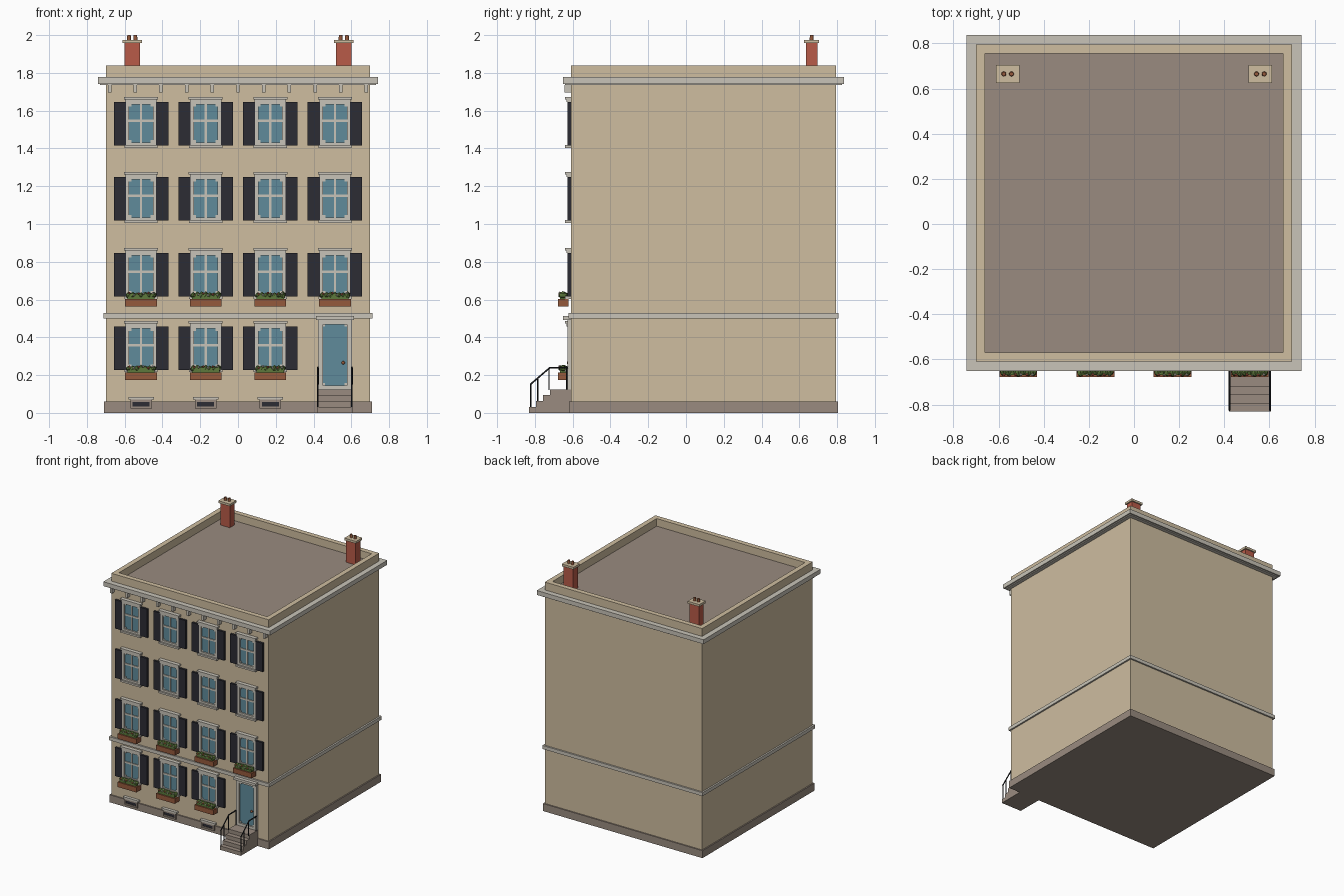
import bpy, bmesh, random
from mathutils import Matrix, Vector

random.seed(4)
if "Cube" in bpy.data.objects:
    bpy.data.objects.remove(bpy.data.objects["Cube"])


def material(name, r, g, b):
    m = bpy.data.materials.new(name)
    m.use_nodes = True
    m.diffuse_color = (r, g, b, 1)
    m.node_tree.nodes["Principled BSDF"].inputs["Base Color"].default_value = (r, g, b, 1)
    return m


WALL = material("tan wall", 0.62, 0.51, 0.35)
STONE = material("brown stone", 0.32, 0.26, 0.215)
TRIM = material("pale trim", 0.58, 0.55, 0.48)
DARK = material("dark slate", 0.025, 0.025, 0.033)
GLASS = material("blue glass", 0.115, 0.26, 0.33)
BRICK = material("red brick", 0.48, 0.105, 0.065)
WOOD = material("terracotta brown", 0.30, 0.10, 0.045)
LEAF = material("leaf green", 0.11, 0.19, 0.045)
IRON = material("black iron", 0.01, 0.011, 0.013)


def finish(name, bm, mat):
    me = bpy.data.meshes.new(name)
    bm.to_mesh(me)
    bm.free()
    me.materials.append(mat)
    ob = bpy.data.objects.new(name, me)
    bpy.context.collection.objects.link(ob)
    return ob


def add_box(bm, x0, x1, y0, y1, z0, z1):
    size = Matrix.Diagonal((x1 - x0, y1 - y0, z1 - z0, 1))
    mid = Matrix.Translation(((x0 + x1) / 2, (y0 + y1) / 2, (z0 + z1) / 2))
    bmesh.ops.create_cube(bm, size=1, matrix=mid @ size)


def boxes(name, mat, *items):
    bm = bmesh.new()
    for b in items:
        add_box(bm, *b)
    return finish(name, bm, mat)


def ring(x, w, z0, z1, t, y0, y1):
    """Four bars of a rectangular frame facing the front."""
    return [(x - w, x - w + t, y0, y1, z0, z1), (x + w - t, x + w, y0, y1, z0, z1),
            (x - w + t, x + w - t, y0, y1, z0, z0 + t), (x - w + t, x + w - t, y0, y1, z1 - t, z1)]


def corners(x, w, z0, z1, t, y0, y1):
    """Small blocks in the corners of a pane."""
    return [(cx, cx + t, y0, y1, cz, cz + t) for cx in (x - w, x + w - t) for cz in (z0, z1 - t)]


FRONT, BACK, SIDE = -0.61, 0.795, 0.70


def slab(name, mat, out, z0, z1):
    return boxes(name, mat, (-SIDE - out, SIDE + out, FRONT - out, BACK + out, z0, z1))


# Main masses
slab("body", WALL, 0, 0.03, 1.75)
slab("plinth", STONE, 0.01, 0, 0.06)
slab("string_course", TRIM, 0.013, 0.50, 0.528)
slab("cornice_bed", TRIM, 0.03, 1.735, 1.745)
slab("cornice", TRIM, 0.042, 1.742, 1.777)
slab("roof", STONE, -0.03, 1.75, 1.779)
T = 0.04
boxes("parapet", WALL,
      (-SIDE, SIDE, FRONT, FRONT + T, 1.77, 1.84), (-SIDE, SIDE, BACK - T, BACK, 1.77, 1.84),
      (-SIDE, -SIDE + T, FRONT + T, BACK - T, 1.77, 1.84),
      (SIDE - T, SIDE, FRONT + T, BACK - T, 1.77, 1.84))

# Brackets below the cornice
boxes("cornice_brackets", TRIM,
      *[(x - 0.009, x + 0.009, -0.643, FRONT, 1.697, 1.737)
        for x in [(i - 5) * 0.136 for i in range(11)]])

# Chimneys
for side, x in (("right", -0.56), ("left", 0.56)):
    boxes(side + "_chimney", BRICK, (x - 0.042, x + 0.042, 0.635, 0.695, 1.77, 1.957))
    boxes(side + "_chimney_cap", WALL, (x - 0.052, x + 0.052, 0.625, 0.705, 1.957, 1.975))
    bm = bmesh.new()
    for dx in (-0.017, 0.017):
        bmesh.ops.create_cone(bm, cap_ends=True, segments=12, radius1=0.011, radius2=0.009,
                              depth=0.03, matrix=Matrix.Translation((x + dx, 0.665, 1.985)))
    finish(side + "_chimney_pots", bm, WOOD)


def window(tag, x, z):
    """Window with shutters; z is the bottom of the shutters."""
    top = z + 0.23
    boxes("glass_" + tag, GLASS, (x - 0.07, x + 0.07, FRONT - 0.004, FRONT + 0.01, z + 0.01, top))
    boxes("frame_" + tag, TRIM, *ring(x, 0.08, z, top + 0.005, 0.017, -0.626, FRONT),
          *corners(x, 0.063, z + 0.017, top - 0.012, 0.012, -0.619, FRONT),
          (x - 0.006, x + 0.006, -0.62, FRONT, z + 0.01, top),
          (x - 0.07, x + 0.07, -0.62, FRONT, z + 0.124, z + 0.138))
    boxes("lintel_" + tag, TRIM, (x - 0.083, x + 0.083, -0.632, FRONT, top, top + 0.018),
          (x - 0.09, x + 0.09, -0.64, FRONT, top + 0.015, top + 0.028))
    boxes("sill_" + tag, TRIM, (x - 0.088, x + 0.088, -0.64, FRONT, z - 0.012, z + 0.002))
    boxes("shutters_" + tag, DARK, *[(x + s * 0.112 - 0.032, x + s * 0.112 + 0.032,
                                      -0.627, FRONT, z, top) for s in (-1, 1)])


def flower_box(tag, x, z):
    """Planter below a window; z is the bottom of the planter."""
    boxes("planter_" + tag, WOOD, (x - 0.084, x + 0.084, -0.678, -0.622, z, z + 0.04))
    bm = bmesh.new()
    add_box(bm, x - 0.072, x + 0.072, -0.668, -0.632, z + 0.035, z + 0.066)
    for i in range(7):
        pos = Vector((x + (i - 3) * 0.022, -0.65 + random.uniform(-0.005, 0.005), z + 0.06))
        shape = Matrix.Diagonal((0.017, 0.024, random.uniform(0.014, 0.021), 1))
        bmesh.ops.create_icosphere(bm, subdivisions=1, radius=1, matrix=Matrix.Translation(pos) @ shape)
    finish("foliage_" + tag, bm, LEAF)
    # Blossoms in two colours
    for name, mat, shift in (("pale", TRIM, 0.02), ("red", BRICK, -0.02)):
        bm = bmesh.new()
        for i in (-1, 0, 1):
            pos = (x + i * 0.05 + shift * 0.6, -0.668, z + 0.068 + random.uniform(-0.008, 0.004))
            bmesh.ops.create_icosphere(bm, subdivisions=1, radius=0.007, matrix=Matrix.Translation(pos))
        finish(name + "_blossoms_" + tag, bm, mat)


# Facade grid
DOOR_X = 0.513
columns = (-DOOR_X, -0.171, 0.171, DOOR_X)
for r, z in enumerate((0.228, 0.616, 1.018, 1.415)):
    for c, x in enumerate(columns):
        if r == 0 and c == 3:
            continue
        tag = f"floor{r}_{c}"
        window(tag, x, z)
        if r < 2:
            flower_box(tag, x, z - 0.053)

# Basement vents
for c, x in enumerate(columns[:3]):
    boxes(f"vent_lintel_{c}", TRIM, (x - 0.067, x + 0.067, -0.634, FRONT, 0.07, 0.085))
    boxes(f"vent_frame_{c}", STONE, *ring(x, 0.057, 0.022, 0.07, 0.012, -0.63, FRONT))
    boxes(f"vent_grille_{c}", DARK, (x - 0.047, x + 0.047, -0.624, FRONT, 0.032, 0.06))

# Front door
boxes("door_panel", GLASS, (DOOR_X - 0.07, DOOR_X + 0.07, -0.616, FRONT, 0.13, 0.48))
boxes("door_surround", TRIM, *ring(DOOR_X, 0.09, 0.12, 0.495, 0.026, -0.628, FRONT),
      *corners(DOOR_X, 0.064, 0.146, 0.469, 0.012, -0.62, FRONT))
boxes("door_lintel", TRIM, (DOOR_X - 0.1, DOOR_X + 0.1, -0.65, FRONT, 0.493, 0.512))
bm = bmesh.new()
bmesh.ops.create_uvsphere(bm, u_segments=12, v_segments=8, radius=0.009,
                          matrix=Matrix.Translation((DOOR_X + 0.044, -0.622, 0.265)))
finish("door_knob", bm, WOOD)

# Entrance steps
for i, (y, z) in enumerate(((-0.83, 0.031), (-0.795, 0.062), (-0.757, 0.094), (-0.72, 0.125))):
    boxes(f"step_{i}", STONE, (DOOR_X - 0.093, DOOR_X + 0.093, y, FRONT, 0, z))


def bar(name, points, radius):
    cu = bpy.data.curves.new(name, "CURVE")
    cu.dimensions = "3D"
    cu.bevel_depth = radius
    cu.bevel_resolution = 1
    cu.use_fill_caps = True
    sp = cu.splines.new("POLY")
    sp.points.add(len(points) - 1)
    for p, co in zip(sp.points, points):
        p.co = (*co, 1)
    cu.materials.append(IRON)
    bpy.context.collection.objects.link(bpy.data.objects.new(name, cu))


# Handrails with posts on both sides of the steps
for side, x in (("right", DOOR_X - 0.09), ("left", DOOR_X + 0.09)):
    bar(side + "_handrail", [(x, -0.625, 0.24), (x, -0.72, 0.24), (x, -0.825, 0.15)], 0.005)
    for i, (y, low, high) in enumerate(((-0.632, 0.12, 0.24), (-0.725, 0.12, 0.237),
                                        (-0.785, 0.06, 0.185), (-0.822, 0.03, 0.152))):
        bar(f"{side}_rail_post_{i}", [(x, y, low), (x, y, high)], 0.004)
